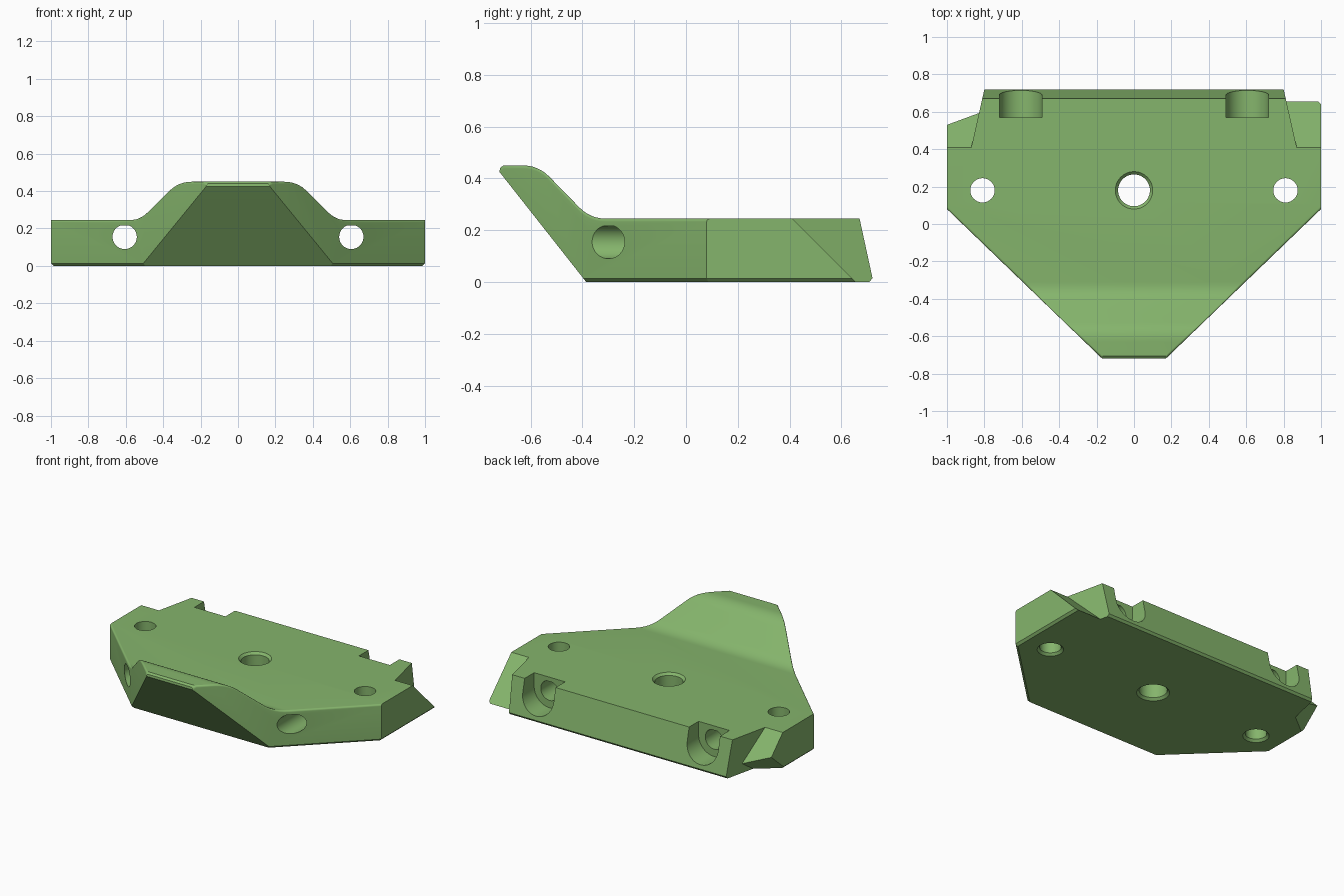
import bpy, bmesh, math
from mathutils import Vector, Matrix

if "Cube" in bpy.data.objects:
    bpy.data.objects.remove(bpy.data.objects["Cube"])

green = bpy.data.materials.new("green")
green.diffuse_color = (0.235, 0.46, 0.15, 1)
green.use_nodes = True
green.node_tree.nodes["Principled BSDF"].inputs["Base Color"].default_value = green.diffuse_color


def add_object(name, bm):
    bmesh.ops.recalc_face_normals(bm, faces=bm.faces)
    mesh = bpy.data.meshes.new(name)
    bm.to_mesh(mesh)
    bm.free()
    mesh.materials.append(green)
    ob = bpy.data.objects.new(name, mesh)
    bpy.context.collection.objects.link(ob)
    return ob


def clip(bm, point, normal):
    """Remove everything on the normal side of a plane and close the cut."""
    bmesh.ops.bisect_plane(bm, geom=bm.verts[:] + bm.edges[:] + bm.faces[:],
                           plane_co=point, plane_no=normal, clear_outer=True)
    bmesh.ops.holes_fill(bm, edges=[e for e in bm.edges if e.is_boundary], sides=0)


def box(center, size):
    bm = bmesh.new()
    bmesh.ops.create_cube(bm, size=1, matrix=Matrix.Translation(center) @ Matrix.Diagonal((*size, 1)))
    return bm


def cylinder(center, r1, depth, axis='Z', r2=None):
    bm = bmesh.new()
    rot = Matrix.Rotation(math.pi / 2, 4, 'X') if axis == 'Y' else Matrix()
    bmesh.ops.create_cone(bm, cap_ends=True, segments=48, radius1=r1, radius2=r1 if r2 is None else r2,
                          depth=depth, matrix=Matrix.Translation(center) @ rot)
    return bm


def rounded(p0, p1, p2, cut, n=6):
    """Rounded corner at p1, starting and ending a distance cut from it."""
    p0, p1, p2 = Vector(p0), Vector(p1), Vector(p2)
    a = p1 + (p0 - p1).normalized() * cut
    b = p1 + (p2 - p1).normalized() * cut
    return [a.lerp(p1, i / n).lerp(p1.lerp(b, i / n), i / n) for i in range(n + 1)]


# Plate: side profile with a raised nose, swept across the width
tip, ramp_top, ramp_low, back = (-0.72, 0.45), (-0.57, 0.45), (-0.37, 0.245), (0.67, 0.245)
profile = [(-0.385, 0), (0.708, 0), (0.72, 0.015), back]
profile += rounded(back, ramp_low, ramp_top, 0.06)
profile += rounded(ramp_low, ramp_top, tip, 0.06)
profile += [(-0.705, 0.45), (-0.718, 0.44), (-0.72, 0.425), (-0.397, 0.015)]
bm = bmesh.new()
face = bm.faces.new([bm.verts.new((-1, p[0], p[1])) for p in profile])
swept = bmesh.ops.extrude_face_region(bm, geom=[face])['geom']
bmesh.ops.translate(bm, vec=(2, 0, 0), verts=[v for v in swept if isinstance(v, bmesh.types.BMVert)])
bmesh.ops.recalc_face_normals(bm, faces=bm.faces)

# Diagonal front walls
for s in (1, -1):
    clip(bm, (s * 0.17, -0.72, 0), (s * 0.80, -0.83, 0))
bmesh.ops.recalc_face_normals(bm, faces=bm.faces)
bm.normal_update()


def is_diagonal(f):
    return abs(f.normal.x) > 0.5 and f.normal.y < -0.5


# Round the upper rim of the diagonal walls, chamfer the lower rim
upper = [e for e in bm.edges if any(is_diagonal(f) for f in e.link_faces)
         and any(f.normal.z > 0.5 for f in e.link_faces)]
bmesh.ops.bevel(bm, geom=upper, offset=0.05, offset_type='OFFSET', segments=5,
                profile=0.5, affect='EDGES', clamp_overlap=True)
bm.normal_update()
lower = [e for e in bm.edges if any(f.normal.z < -0.99 for f in e.link_faces)
         and any(abs(f.normal.x) > 0.6 for f in e.link_faces)]
bmesh.ops.bevel(bm, geom=lower, offset=0.014, offset_type='OFFSET', segments=1,
                affect='EDGES', clamp_overlap=True)
plate = add_object("bracket_plate", bm)

cutters = []


def cut(name, bm):
    ob = add_object(name, bm)
    ob.hide_render = True
    cutters.append(ob)


# Rear corners: tapered side walls, leaving a wedge-shaped ear on each side
for s, ridge_y, ridge_in_y, x_in in ((1, 0.49, 0.56, 0.84), (-1, 0.53, 0.59, 0.83)):
    a = Vector((s, ridge_y, 0.655 - ridge_y))
    b = a + Vector((0, -0.18, -0.155))
    c = Vector((s * x_in, ridge_in_y, 0.65 - ridge_in_y))
    under = (b - a).cross(c - a)
    if under.z < 0:
        under.negate()
    for name, point, normal in (("ear_top_cutter", (0, 0.41, 0.245), (0, -1, -1)),
                                ("ear_under_cutter", a, under)):
        bm = box((s * 0.9, 0.6, 0.1), (0.6, 1.0, 0.8))
        clip(bm, (s * 0.8, 0.72, 0), (-s * 0.31, -0.07, 0))
        clip(bm, point, normal)
        cut(name, bm)

# Vertical holes with a small countersink at both ends
for x, r in ((0, 0.085), (0.81, 0.065), (-0.81, 0.065)):
    cut("vertical_hole_cutter", cylinder((x, 0.18, 0.12), r, 1))
cut("center_top_countersink", cylinder((0, 0.18, 0.24), 0.085, 0.02, r2=0.105))
for x, r in ((0, 0.085), (0.81, 0.065), (-0.81, 0.065)):
    cut("bottom_countersink", cylinder((x, 0.18, 0.005), r + 0.02, 0.02, r2=r))

# Horizontal bolt holes with open-topped pockets at the rear
for s in (1, -1):
    x = s * 0.606
    bolt = cylinder((x, 0, 0.155), 0.065, 3, 'Y')
    clip(bolt, (0, 0, 0.216), (0, 0, 1))
    cut("bolt_hole_cutter", bolt)
    cut("pocket_round_cutter", cylinder((x, 0.77, 0.155), 0.114, 0.4, 'Y'))
    cut("pocket_slot_cutter", box((x, 0.77, 0.355), (0.228, 0.4, 0.4)))

bpy.context.view_layer.objects.active = plate
plate.select_set(True)
for c in cutters:
    mod = plate.modifiers.new(c.name, 'BOOLEAN')
    mod.operation = 'DIFFERENCE'
    mod.solver = 'EXACT'
    mod.object = c
    bpy.ops.object.modifier_apply(modifier=mod.name)
for c in cutters:
    bpy.data.objects.remove(c)
bpy.ops.object.shade_smooth_by_angle(angle=math.radians(30))
